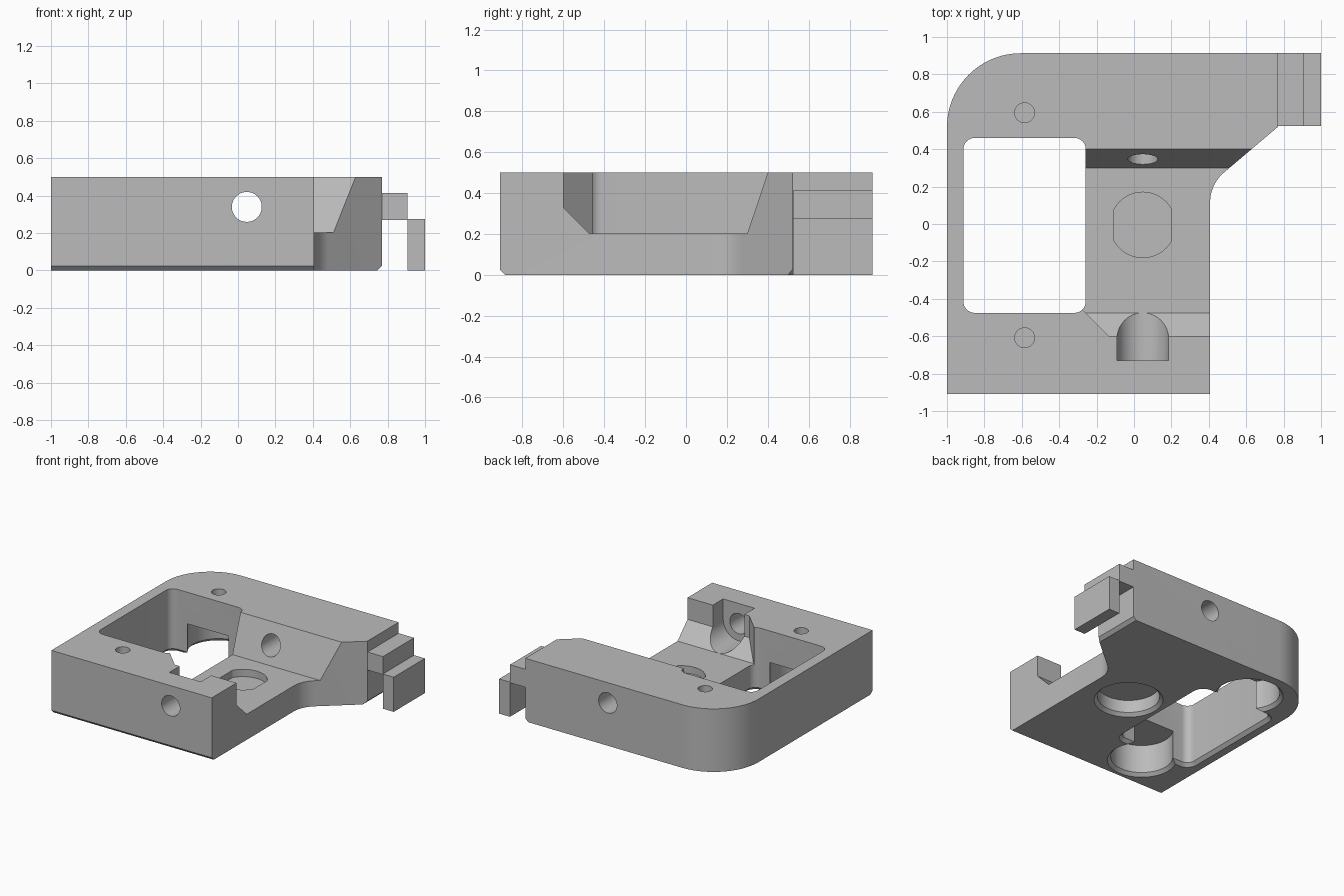
import bpy, bmesh, math
from mathutils import Vector

if "Cube" in bpy.data.objects:
    bpy.data.objects.remove(bpy.data.objects["Cube"])

grey = bpy.data.materials.new("machined_grey")
grey.diffuse_color = (0.5, 0.5, 0.5, 1)
grey.use_nodes = True
grey.node_tree.nodes["Principled BSDF"].inputs["Base Color"].default_value = grey.diffuse_color


def loft(name, a, b):
    """Closed solid between two matching loops of 3D points."""
    bm = bmesh.new()
    va, vb = [bm.verts.new(p) for p in a], [bm.verts.new(p) for p in b]
    n = len(a)
    bm.faces.new(va)
    bm.faces.new(vb)
    for i in range(n):
        j = (i + 1) % n
        bm.faces.new((va[i], va[j], vb[j], vb[i]))
    bmesh.ops.recalc_face_normals(bm, faces=bm.faces[:])
    me = bpy.data.meshes.new(name)
    bm.to_mesh(me)
    bm.free()
    me.materials.append(grey)
    ob = bpy.data.objects.new(name, me)
    bpy.context.collection.objects.link(ob)
    return ob


def place(pts, axis, d):
    if axis == "x":
        return [(d, p, q) for p, q in pts]
    if axis == "y":
        return [(p, d, q) for p, q in pts]
    return [(p, q, d) for p, q in pts]


def prism(name, pts, axis, lo, hi, pts2=None):
    return loft(name, place(pts, axis, lo), place(pts2 or pts, axis, hi))


def arc(cx, cy, r, a0, a1, n):
    return [(cx + r * math.cos(math.radians(a0 + (a1 - a0) * i / n)),
             cy + r * math.sin(math.radians(a0 + (a1 - a0) * i / n))) for i in range(n + 1)]


def circle(cx, cy, r, n=48):
    return arc(cx, cy, r, 0, 360, n)[:-1]


def rounded_rect(x0, x1, y0, y1, r):
    return (arc(x1 - r, y1 - r, r, 0, 90, 8) + arc(x0 + r, y1 - r, r, 90, 180, 8)
            + arc(x0 + r, y0 + r, r, 180, 270, 8) + arc(x1 - r, y0 + r, r, 270, 360, 8))


def rect(x0, x1, y0, y1):
    return [(x0, y0), (x1, y0), (x1, y1), (x0, y1)]


# Main plate with rounded back corner and filleted diagonal arm
outline = ([(-1, -0.91), (0.407, -0.91)] + arc(0.617, 0.115, 0.21, 180, 130.6, 12)
           + [(0.77, 0.52), (0.77, 0.913)] + arc(-0.605, 0.518, 0.395, 90, 180, 24))
body = prism("bracket_body", outline, "z", 0, 0.5)

cutters = []

# Sloped seat: floor, leaning back wall, stepped front wall with a diagonal end
seat = prism("seat_cut", [(-0.475, 0.203), (0.30, 0.203), (0.434, 0.6), (-0.6, 0.6), (-0.6, 0.328)],
             "x", -0.3, 1.2)
bm = bmesh.new()
bm.from_mesh(seat.data)
res = bmesh.ops.bisect_plane(bm, geom=bm.verts[:] + bm.edges[:] + bm.faces[:],
                             plane_co=Vector((-0.26, -0.475, 0)), plane_no=Vector((-1, -1, 0)),
                             clear_outer=True)
bmesh.ops.holes_fill(bm, edges=[e for e in bm.edges if e.is_boundary])
bmesh.ops.recalc_face_normals(bm, faces=bm.faces[:])
bm.to_mesh(seat.data)
bm.free()
cutters.append(seat)

# Window with a chamfered lower rim
cutters.append(prism("window_cut", rounded_rect(-0.912, -0.258, -0.475, 0.46, 0.06), "z", -0.1, 0.6))
cutters.append(prism("window_rim", rounded_rect(-0.947, -0.223, -0.51, 0.495, 0.095), "z", -0.01, 0.025,
                     rounded_rect(-0.912, -0.258, -0.475, 0.46, 0.06)))

# Blind magnet bores from below, each with a chamfered mouth
for x, y, top in ((-0.585, 0.595, 0.25), (-0.585, -0.61, 0.25), (0.047, -0.005, 0.125)):
    cutters.append(prism("bore_cut", circle(x, y, 0.225), "z", -0.1, top))
    cutters.append(prism("bore_mouth", circle(x, y, 0.26), "z", -0.01, 0.025, circle(x, y, 0.225)))

# Small blind holes in the top face
for y in (0.595, -0.608):
    cutters.append(prism("top_hole", circle(-0.585, y, 0.053, 32), "z", 0.38, 0.6))

# Round recess with two flats in the seat floor
flats = math.degrees(math.acos(0.153 / 0.175))
recess = arc(0.047, -0.005, 0.175, flats, 180 - flats, 16) + arc(0.047, -0.005, 0.175, 180 + flats, 360 - flats, 16)
cutters.append(prism("recess_cut", recess, "z", 0.145, 0.3))

# Long cross hole and the open U slot in the front wall
cutters.append(prism("cross_hole", circle(0.047, 0.34, 0.08), "y", -1.1, 1.1))
slot = arc(0.047, 0.341, 0.138, 180, 360, 24) + [(0.185, 0.6), (-0.091, 0.6)]
cutters.append(prism("slot_cut", slot, "y", -0.73, -0.4))

# Chamfers along the lower front and lower right edges
cutters.append(prism("front_chamfer", [(-0.94, -0.005), (-0.88, -0.005), (-0.94, 0.055)], "x", -1.2, 0.6))
cutters.append(prism("right_chamfer", [(0.80, -0.005), (0.74, -0.005), (0.80, 0.055)], "y", 0.3, 1.1))

for c in cutters:
    c.hide_render = True
    mod = body.modifiers.new(c.name, "BOOLEAN")
    mod.operation, mod.solver, mod.object = "DIFFERENCE", "EXACT", c

# Bake the cuts, drop the cutters
bpy.context.view_layer.update()
baked = bpy.data.meshes.new_from_object(body.evaluated_get(bpy.context.evaluated_depsgraph_get()))
body.modifiers.clear()
body.data = baked
for c in cutters:
    bpy.data.objects.remove(c)

bpy.context.view_layer.objects.active = body
body.select_set(True)
bpy.ops.object.shade_smooth_by_angle(angle=math.radians(25))

# Stepped hook on the arm end
prism("hook_upper", rect(0.77, 0.905, 0.27, 0.413), "y", 0.523, 0.913)
prism("hook_lower", rect(0.905, 1.0, 0, 0.275), "y", 0.523, 0.913)
